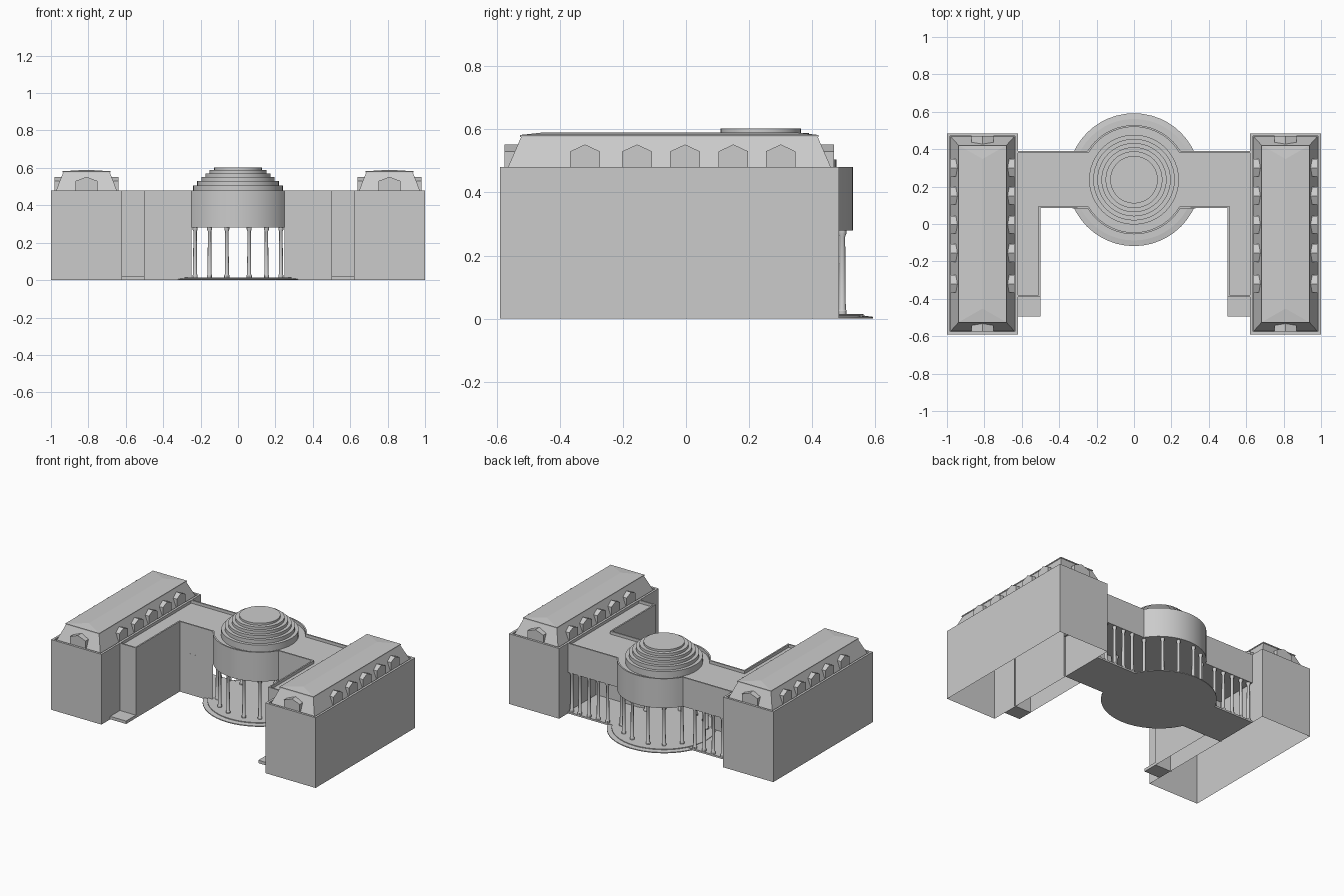
import bpy, bmesh, math
from mathutils import Vector

if "Cube" in bpy.data.objects:
    bpy.data.objects.remove(bpy.data.objects["Cube"])

CY = 0.237           # rotunda centre in y
TOP, DECK, SOFFIT = 0.48, 0.46, 0.28


def make(name, bm, smooth=False):
    bmesh.ops.recalc_face_normals(bm, faces=bm.faces)
    me = bpy.data.meshes.new(name)
    bm.to_mesh(me)
    bm.free()
    ob = bpy.data.objects.new(name, me)
    bpy.context.collection.objects.link(ob)
    if smooth:
        bpy.context.view_layer.objects.active = ob
        ob.select_set(True)
        bpy.ops.object.shade_smooth_by_angle(angle=math.radians(30))
        ob.select_set(False)
    return ob


def face(bm, pts):
    return bm.faces.new([bm.verts.new(p) for p in pts])


def loft(bm, rings, cap_start=True, cap_end=True):
    loops = [[bm.verts.new(p) for p in r] for r in rings]
    n = len(loops[0])
    for a, b in zip(loops, loops[1:]):
        for i in range(n):
            j = (i + 1) % n
            bm.faces.new((a[i], a[j], b[j], b[i]))
    if cap_start:
        bm.faces.new(loops[0][::-1])
    if cap_end:
        bm.faces.new(loops[-1])


def rect(cx, cy, hx, hy, z):
    return [(cx - hx, cy - hy, z), (cx + hx, cy - hy, z),
            (cx + hx, cy + hy, z), (cx - hx, cy + hy, z)]


def box(name, x0, x1, y0, y1, z0, z1):
    bm = bmesh.new()
    a = ((x0 + x1) / 2, (y0 + y1) / 2, (x1 - x0) / 2, (y1 - y0) / 2)
    loft(bm, [rect(*a, z0), rect(*a, z1)])
    return make(name, bm)


def lathe(bm, cx, cy, profile, sides):
    loft(bm, [[(cx + r * math.cos(2 * math.pi * i / sides),
                cy + r * math.sin(2 * math.pi * i / sides), z)
               for i in range(sides)] for r, z in profile])


def inset(pts, d):
    out = []
    for i, p in enumerate(pts):
        a = (p - pts[i - 1]).normalized()
        b = (pts[(i + 1) % len(pts)] - p).normalized()
        na, nb = Vector((-a.y, a.x)), Vector((-b.y, b.x))
        out.append(p + (na + nb) * d / (1 + na.dot(nb)))
    return out


def dormer(bm, cx, cy, ang, depth, w):
    # gabled prism facing direction ang, front face at given distance
    d = Vector((math.cos(ang), math.sin(ang), 0))
    s = Vector((-d.y, d.x, 0))
    prof = [(-w, DECK), (w, DECK), (w, 0.53), (0, 0.552), (-w, 0.53)]
    rings = [[Vector((cx, cy, z)) + d * t + s * u for u, z in prof]
             for t in (depth - 0.09, depth)]
    loft(bm, rings)


# Side wings: open-bottomed walls with parapet, mansard roof, dormers
WY0, WY1 = -0.59, 0.485
wcy = (WY0 + WY1) / 2
for s, side in ((-1, "left"), (1, "right")):
    cx, hx, hy = s * 0.81, 0.19, (WY1 - WY0) / 2
    bm = bmesh.new()
    loft(bm, [rect(cx, wcy, hx, hy, 0), rect(cx, wcy, hx, hy, TOP),
              rect(cx, wcy, hx - 0.015, hy - 0.015, TOP),
              rect(cx, wcy, hx - 0.015, hy - 0.015, DECK)], cap_start=False)
    make(side + "_wing_walls", bm)

    bm = bmesh.new()
    loft(bm, [rect(cx, wcy, 0.17, 0.52, DECK), rect(cx, wcy, 0.125, 0.47, 0.575),
              rect(cx, wcy, 0.128, 0.473, 0.575), rect(cx, wcy, 0.128, 0.473, 0.582)],
         cap_start=False, cap_end=False)
    b = rect(cx, wcy, 0.128, 0.473, 0.582)
    r0, r1 = (cx, wcy - 0.40, 0.59), (cx, wcy + 0.40, 0.59)
    for f in ((b[0], b[1], r0), (b[1], b[2], r1, r0),
              (b[2], b[3], r1), (b[3], b[0], r0, r1)):
        face(bm, f)
    bmesh.ops.remove_doubles(bm, verts=bm.verts, dist=1e-5)
    make(side + "_mansard_roof", bm)

    bm = bmesh.new()
    for y in (-0.32, -0.155, -0.003, 0.15, 0.30):
        for a in (0, math.pi):
            dormer(bm, cx, y, a, 0.17, 0.047)
    for a in (-math.pi / 2, math.pi / 2):
        dormer(bm, cx, wcy, a, 0.522, 0.059)
    make(side + "_dormers", bm)

    # Porch slab in front of the inner arm
    box(side + "_porch_slab", *sorted((s * 0.5, s * 0.62)), -0.495, -0.39, 0, 0.02)

# Central hall: U-shaped outline with rotunda bulges front and back
R, YB, YF = 0.292, 0.39, 0.085
a0 = math.asin((YB - CY) / R)


def arc(start, n=20):
    return [Vector((R * math.cos(t), CY + R * math.sin(t))) for t in
            [start + (math.pi - 2 * a0) * i / n for i in range(n + 1)]]


V = Vector
back_arc, front_arc = arc(a0), arc(math.pi + a0)
outline = ([V((0.63, YB))] + back_arc +
           [V((-0.63, YB)), V((-0.63, -0.39)), V((-0.5, -0.39)), V((-0.5, YF))] +
           front_arc + [V((0.5, YF)), V((0.5, -0.39)), V((0.63, -0.39))])
inner = inset(outline, 0.01)
bm = bmesh.new()
loft(bm, [[(p.x, p.y, TOP) for p in outline], [(p.x, p.y, TOP) for p in inner],
          [(p.x, p.y, DECK) for p in inner]], cap_start=False)
for i, p in enumerate(outline):
    q = outline[(i + 1) % len(outline)]
    m = (p + q) / 2
    raised = m.y > 0.3 or (abs(m.x) < 0.26 and m.y < 0.1)
    z = SOFFIT if raised else 0
    if abs(m.x) < 0.625:
        face(bm, [(p.x, p.y, z), (q.x, q.y, z), (q.x, q.y, TOP), (p.x, p.y, TOP)])
# inner end walls between hall and arms
for s in (-1, 1):
    face(bm, [(s * 0.5, YF, 0), (s * 0.63, YF, 0), (s * 0.63, YF, DECK), (s * 0.5, YF, DECK)])
# ceiling over colonnade and rotunda
face(bm, [(p.x, p.y, SOFFIT) for p in
          [V((0.63, YB))] + back_arc + [V((-0.63, YB)), V((-0.63, YF))] +
          front_arc + [V((0.63, YF))]])
bmesh.ops.remove_doubles(bm, verts=bm.verts, dist=1e-5)
make("central_hall", bm, True)

# Hall floor and round stepped base
box("hall_floor", -0.62, 0.62, YF, YB, 0, 0.012)
bm = bmesh.new()
lathe(bm, 0, CY, [(0.355, 0), (0.355, 0.006), (0.325, 0.01), (0.325, 0.015)], 48)
make("rotunda_base", bm, True)

# Stepped dome
steps = [(0.24, 0.505), (0.218, 0.53), (0.196, 0.55), (0.174, 0.57), (0.152, 0.588), (0.127, 0.602)]
prof, z = [], DECK
for r, zt in steps:
    prof += [(r, z), (r, zt)]
    z = zt
bm = bmesh.new()
lathe(bm, 0, CY, prof, 48)
make("stepped_dome", bm, True)

# Columns: rotunda ring plus the rear colonnade
spots = []
for a in (13, 35, 60):
    for s in (-1, 1):
        t = math.radians(a) * s
        spots.append((0.265 * math.sin(t), CY - 0.265 * math.cos(t)))
        spots.append((0.265 * math.sin(t), CY + 0.265 * math.cos(t)))
spots += [(s * x, 0.375) for x in (0.33, 0.4, 0.47, 0.54, 0.6) for s in (-1, 1)]
bm = bmesh.new()
for x, y in spots:
    lathe(bm, x, y, [(0.014, 0.01), (0.014, 0.025), (0.011, 0.03), (0.009, 0.26),
                     (0.013, 0.27), (0.013, SOFFIT)], 12)
make("columns", bm, True)
